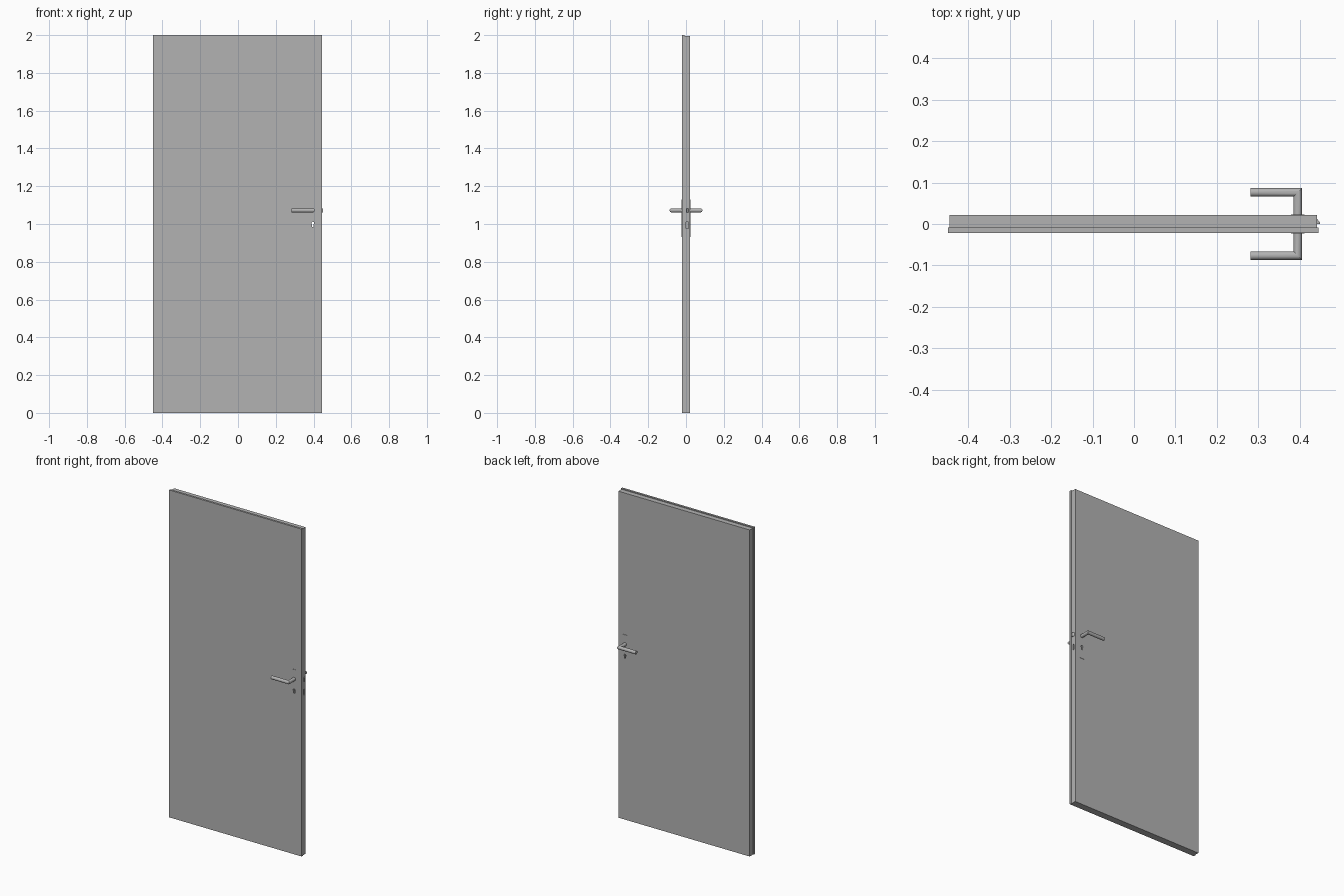
import bpy, bmesh, math
from mathutils import Vector

if "Cube" in bpy.data.objects:
    bpy.data.objects.remove(bpy.data.objects["Cube"], do_unlink=True)

grey = bpy.data.materials.new("plain_grey")
grey.use_nodes = True
grey.diffuse_color = (0.45, 0.45, 0.45, 1)
grey.node_tree.nodes["Principled BSDF"].inputs["Base Color"].default_value = (0.45, 0.45, 0.45, 1)

LOCK_X, LEVER_Z, KEY_Z = 0.396, 1.072, 1.005
FACE = 0.0215


def finish(name, bm):
    bmesh.ops.recalc_face_normals(bm, faces=bm.faces)
    mesh = bpy.data.meshes.new(name)
    bm.to_mesh(mesh)
    bm.free()
    mesh.materials.append(grey)
    obj = bpy.data.objects.new(name, mesh)
    bpy.context.collection.objects.link(obj)
    return obj


def box(name, low, high):
    bm = bmesh.new()
    bmesh.ops.create_cube(bm, size=1)
    low, high = Vector(low), Vector(high)
    for v in bm.verts:
        v.co = (low + high) / 2 + v.co * (high - low)
    return finish(name, bm)


def prism(name, points, depth):
    """Extrude a flat outline along the depth vector."""
    bm = bmesh.new()
    face = bm.faces.new([bm.verts.new(p) for p in points])
    extruded = bmesh.ops.extrude_face_region(bm, geom=[face])["geom"]
    bmesh.ops.translate(bm, vec=depth, verts=[g for g in extruded if isinstance(g, bmesh.types.BMVert)])
    return finish(name, bm)


def activate(obj):
    bpy.ops.object.select_all(action="DESELECT")
    obj.select_set(True)
    bpy.context.view_layer.objects.active = obj


def cut(obj, cutter):
    mod = obj.modifiers.new("cut", "BOOLEAN")
    mod.operation, mod.solver, mod.object = "DIFFERENCE", "EXACT", cutter
    activate(obj)
    bpy.ops.object.modifier_apply(modifier=mod.name)


def mirror_y(obj):
    mod = obj.modifiers.new("both_sides", "MIRROR")
    mod.use_axis = (False, True, False)


# Door leaf: thin overlapping front panel and rebated core
front_panel = box("front_panel", (-0.45, -FACE, 0), (0.446, -0.009, 2))
core = box("door_core", (-0.446, -0.009, 0), (0.442, FACE, 1.995))

# Lock plates on both faces
plate = box("lock_plate", (LOCK_X - 0.016, -FACE - 0.002, 0.93), (LOCK_X + 0.016, -FACE, 1.13))

# Keyhole passing through the door: round top with a narrower slot
outline = []
for i in range(13):
    a = math.radians(-50 + 280 * i / 12)
    outline.append((LOCK_X + 0.007 * math.cos(a), -0.1, KEY_Z + 0.007 * math.sin(a)))
outline += [(LOCK_X - 0.0045, -0.1, KEY_Z - 0.02), (LOCK_X + 0.0045, -0.1, KEY_Z - 0.02)]
keyhole = prism("keyhole_cutter", outline, (0, 0.2, 0))
bolt_slot = box("bolt_slot_cutter", (0.425, 0, 0.975), (0.46, 0.012, 1.01))
for part in (front_panel, core, plate):
    cut(part, keyhole)
cut(core, bolt_slot)
for helper in (keyhole, bolt_slot):
    bpy.data.objects.remove(helper, do_unlink=True)
mirror_y(plate)

# Lever handles: round bar with a mitred corner
bm = bmesh.new()
sides, r, reach, tip = 24, 0.0105, -0.0765, 0.282
rings = [[], [], []]
for i in range(sides):
    a = math.tau * i / sides
    c, s = r * math.cos(a), r * math.sin(a)
    rings[0].append(bm.verts.new((LOCK_X + c, -FACE, LEVER_Z + s)))
    rings[1].append(bm.verts.new((LOCK_X + c, reach - c, LEVER_Z + s)))
    rings[2].append(bm.verts.new((tip, reach - c, LEVER_Z + s)))
for lower, upper in zip(rings, rings[1:]):
    for i in range(sides):
        j = (i + 1) % sides
        bm.faces.new((lower[i], lower[j], upper[j], upper[i]))
bm.faces.new(rings[0])
bm.faces.new(rings[2])
lever = finish("lever_handle", bm)
activate(lever)
bpy.ops.object.shade_smooth_by_angle(angle=math.radians(30))
mirror_y(lever)

# Slanted latch on the closing edge
z = LEVER_Z - 0.011
prism("latch_bolt", [(0.43, 0, z), (0.45, 0, z), (0.45, 0.003, z), (0.442, 0.013, z), (0.43, 0.013, z)],
      (0, 0, 0.022))
